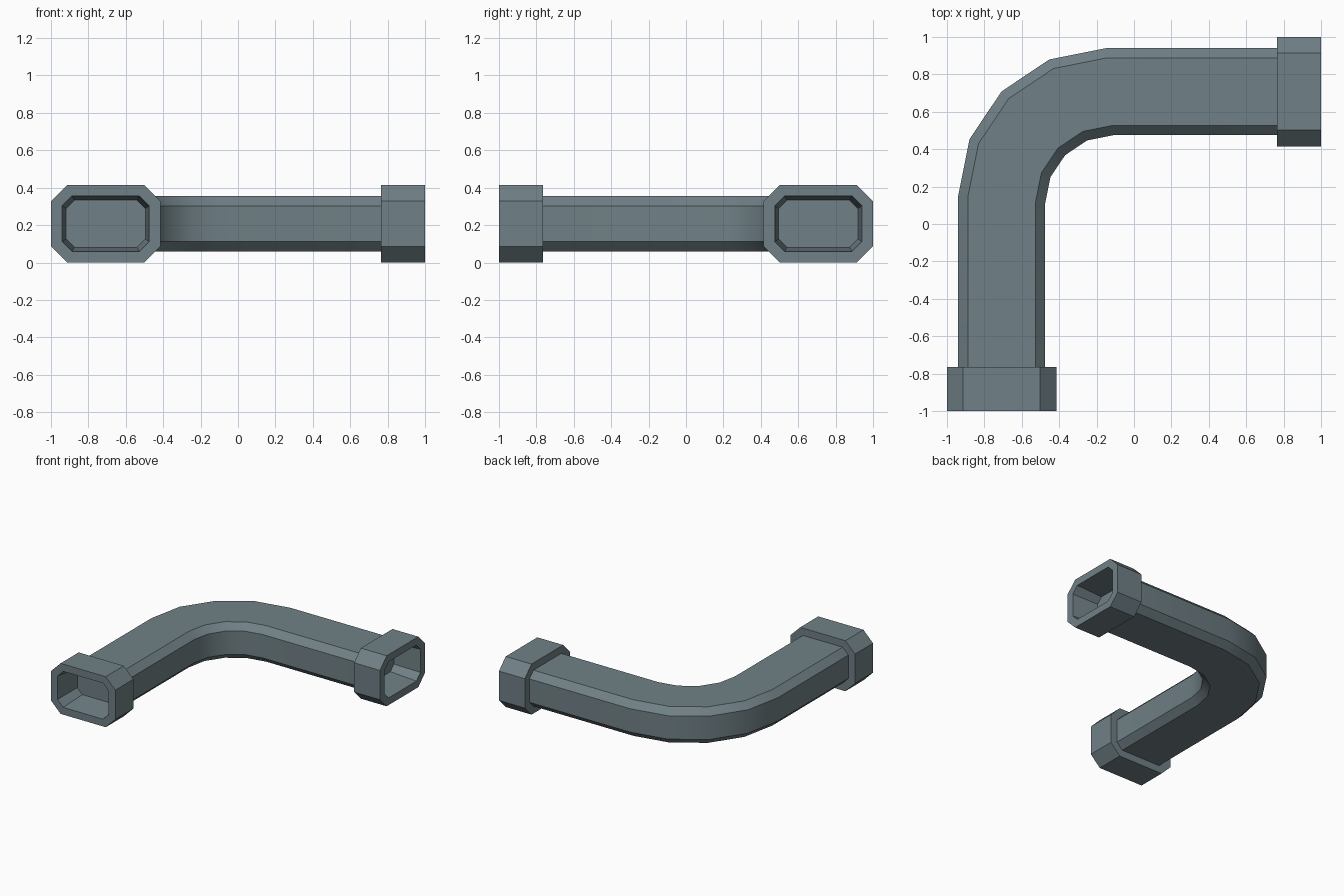
import bpy, bmesh, math

if "Cube" in bpy.data.objects:
    bpy.data.objects.remove(bpy.data.objects["Cube"])

mat = bpy.data.materials.new("blue grey metal")
mat.diffuse_color = (0.162, 0.216, 0.238, 1)
mat.use_nodes = True
mat.node_tree.nodes["Principled BSDF"].inputs["Base Color"].default_value = mat.diffuse_color

CX, CZ = -0.7075, 0.2075   # centre of the duct cross-section
END, LIP = -1.0, -0.765    # open end and back of each collar


def octagon(hw, hh, c):
    """Chamfered rectangle profile as (x, z) points."""
    pts = [(hw, hh - c), (hw - c, hh), (c - hw, hh), (-hw, hh - c),
           (-hw, c - hh), (c - hw, -hh), (hw - c, -hh), (hw, c - hh)]
    return [(CX + x, CZ + z) for x, z in pts]


def loft(name, rings, cap_ends, smooth):
    bm = bmesh.new()
    loops = [[bm.verts.new(p) for p in r] for r in rings]
    for a, b in zip(loops, loops[1:]):
        for i in range(len(a)):
            j = (i + 1) % len(a)
            bm.faces.new((a[i], a[j], b[j], b[i]))
    if cap_ends:
        bm.faces.new(loops[0])
        bm.faces.new(loops[-1])
    bmesh.ops.recalc_face_normals(bm, faces=bm.faces)
    me = bpy.data.meshes.new(name)
    bm.to_mesh(me)
    bm.free()
    me.materials.append(mat)
    ob = bpy.data.objects.new(name, me)
    bpy.context.collection.objects.link(ob)
    if smooth:
        bpy.context.view_layer.objects.active = ob
        ob.select_set(True)
        bpy.ops.object.shade_smooth_by_angle(angle=math.radians(30))
        ob.select_set(False)
    return ob


def swap(p):
    """Mirror across the diagonal, from the front arm to the right arm."""
    return (-p[1], -p[0], p[2])


# bent duct: straight arm, four-segment bend, straight arm
pipe = octagon(0.2325, 0.148, 0.052)
start = [(x, LIP, z) for x, z in pipe]
rings = [start]
for k in range(5):
    t = math.radians(22.5 * k)
    ring = []
    for x, z in pipe:
        c = 0.11 + 0.04 * (-x - 0.475) / 0.465   # bend centre shifts outward
        r = -x - c
        ring.append((-c - r * math.cos(t), c + r * math.sin(t), z))
    rings.append(ring)
rings.append([swap(p) for p in start])
loft("bent_duct", rings, True, True)

# collars: closed back, outer wall, front rim, tapered socket with floor
outer = octagon(0.2925, 0.2075, 0.087)
socket = octagon(0.212, 0.126, 0.045)
collar = [[(x, y, z) for x, z in prof] for prof, y in
          ((outer, LIP), (outer, END), (pipe, END), (socket, LIP - 0.008))]
loft("front_collar", collar, True, False)
loft("right_collar", [[swap(p) for p in r] for r in collar], True, False)
